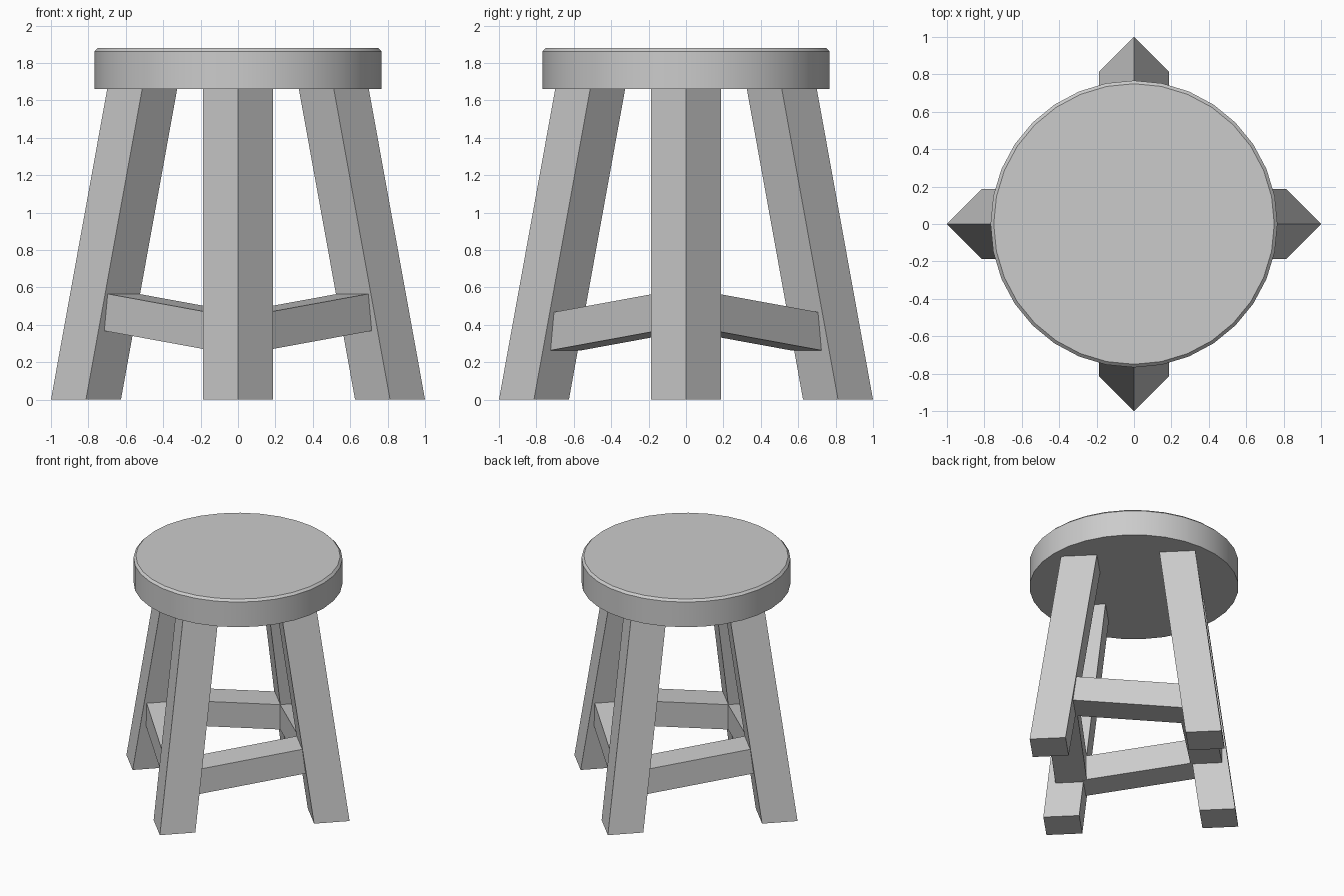
import bpy, bmesh
from math import pi
from mathutils import Matrix

if "Cube" in bpy.data.objects:
    bpy.data.objects.remove(bpy.data.objects["Cube"])

SEAT_R, SEAT_LOW, SEAT_TOP = 0.767, 1.66, 1.88
HALF = 0.187                      # half diagonal of a leg's diamond section


def leg_centre(z):
    return 0.813 - 0.181 * z


def finish(bm, name):
    bmesh.ops.recalc_face_normals(bm, faces=bm.faces)
    mesh = bpy.data.meshes.new(name)
    bm.to_mesh(mesh)
    bm.free()
    obj = bpy.data.objects.new(name, mesh)
    bpy.context.collection.objects.link(obj)
    return obj


def prism(name, low, high, transform):
    """Solid between two matching four-point loops."""
    bm = bmesh.new()
    a = [bm.verts.new(p) for p in low]
    b = [bm.verts.new(p) for p in high]
    bm.faces.new(a)
    bm.faces.new(b)
    for i in range(4):
        j = (i + 1) % 4
        bm.faces.new((a[i], a[j], b[j], b[i]))
    bm.transform(transform)
    return finish(bm, name)


# Round seat with a small chamfer on the top rim
bm = bmesh.new()
bmesh.ops.create_cone(bm, cap_ends=True, segments=32, radius1=SEAT_R,
                      radius2=SEAT_R, depth=SEAT_TOP - SEAT_LOW,
                      matrix=Matrix.Translation((0, 0, (SEAT_LOW + SEAT_TOP) / 2)))
rim = [e for e in bm.edges if all(v.co.z > SEAT_TOP - 0.01 for v in e.verts)]
bmesh.ops.bevel(bm, geom=rim, offset=0.017, segments=1, affect='EDGES')
seat = finish(bm, "seat")
bpy.context.view_layer.objects.active = seat
seat.select_set(True)
bpy.ops.object.shade_smooth_by_angle(angle=pi / 6)


# Four splayed legs, cut level at the floor and under the seat
def diamond(z):
    c = leg_centre(z)
    return [(c + HALF, 0, z), (c, HALF, z), (c - HALF, 0, z), (c, -HALF, z)]


for i, side in enumerate(("right", "back", "left", "front")):
    prism(side + "_leg", diamond(0), diamond(SEAT_LOW),
          Matrix.Rotation(i * pi / 2, 4, 'Z'))


# Four sloping rungs: high at the side legs, low at the front and back legs
def rung_end(sign):
    loop = []
    for total, mid in ((0.87, 0.317), (0.54, 0.317), (0.54, 0.518), (0.87, 0.518)):
        z = mid
        for _ in range(4):        # settle the end onto the sloping leg face
            t = sign * (leg_centre(z) - HALF + 0.004)
            z = mid + 0.0915 * t
        loop.append(((total + t) / 2, (total - t) / 2, z))
    return loop


for sx, xname in ((1, "right"), (-1, "left")):
    for sy, yname in ((1, "back"), (-1, "front")):
        prism(f"{yname}_{xname}_rung", rung_end(-1), rung_end(1),
              Matrix.Diagonal((sx, sy, 1, 1)))
